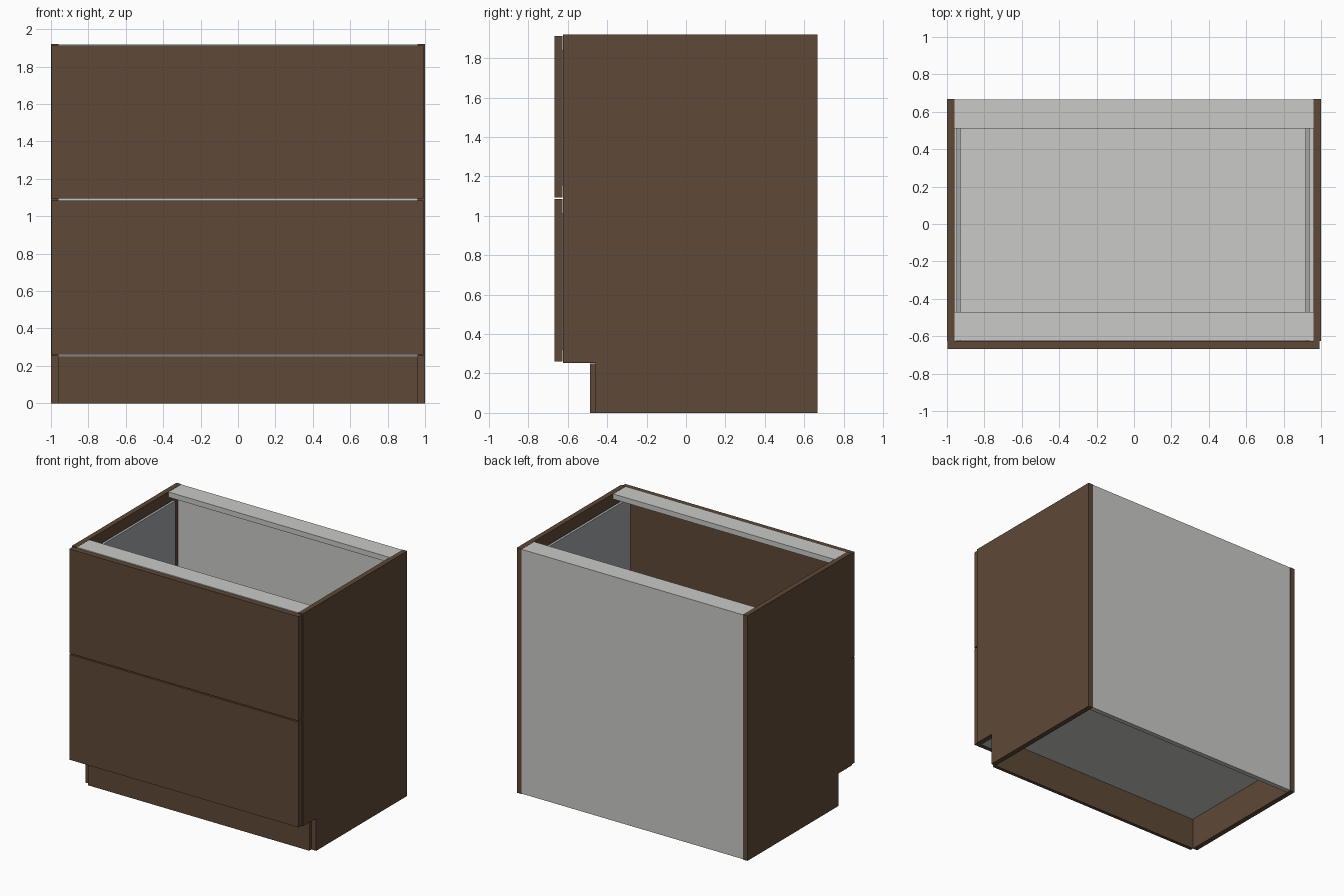
import bpy, bmesh

if "Cube" in bpy.data.objects:
    bpy.data.objects.remove(bpy.data.objects["Cube"])


def lin(c):
    return c / 12.92 if c <= 0.04045 else ((c + 0.055) / 1.055) ** 2.4


def material(name, r, g, b):
    m = bpy.data.materials.new(name)
    m.diffuse_color = (lin(r), lin(g), lin(b), 1)
    m.use_nodes = True
    m.node_tree.nodes["Principled BSDF"].inputs["Base Color"].default_value = m.diffuse_color
    return m


BROWN = material("brown_wood", 0.37, 0.285, 0.215)
WHITE = material("light_grey_board", 0.79, 0.79, 0.78)
GREY = material("drawer_grey", 0.64, 0.65, 0.66)


def finish(name, bm, mat):
    bmesh.ops.recalc_face_normals(bm, faces=bm.faces)
    me = bpy.data.meshes.new(name)
    bm.to_mesh(me)
    bm.free()
    me.materials.append(mat)
    ob = bpy.data.objects.new(name, me)
    bpy.context.collection.objects.link(ob)
    return ob


def box(name, x, y, z, mat):
    """Box from (min, max) ranges on each axis."""
    bm = bmesh.new()
    bmesh.ops.create_cube(bm, size=1)
    for v in bm.verts:
        v.co = [r[0] if c < 0 else r[1] for c, r in zip(v.co, (x, y, z))]
    return finish(name, bm, mat)


def side_panel(name, x0, x1):
    """Side with a toe-kick notch, extruded along x."""
    profile = [(-0.46, 0), (0.667, 0), (0.667, 1.92),
               (-0.625, 1.92), (-0.625, 0.255), (-0.46, 0.255)]
    bm = bmesh.new()
    face = bm.faces.new([bm.verts.new((x0, y, z)) for y, z in profile])
    out = bmesh.ops.extrude_face_region(bm, geom=[face])
    new = [g for g in out["geom"] if isinstance(g, bmesh.types.BMVert)]
    bmesh.ops.translate(bm, verts=new, vec=(x1 - x0, 0, 0))
    return finish(name, bm, mat=BROWN)


T = 0.04          # board thickness
IN = 1 - T        # inner half width

# Carcass
side_panel("left_side", -1, -IN)
side_panel("right_side", IN, 1)
box("back_panel", (-IN, IN), (0.627, 0.666), (0.003, 1.918), WHITE)
box("bottom_panel", (-IN, IN), (-0.624, 0.627), (0.253, 0.293), WHITE)
box("toe_kick", (-IN, IN), (-0.487, -0.46), (0, 0.25), BROWN)

# Top rails
box("front_rail", (-IN, IN), (-0.624, -0.47), (1.877, 1.918), WHITE)
box("back_rail", (-IN, IN), (0.51, 0.627), (1.877, 1.918), WHITE)

# Drawers: front, two thin sides and a bottom
for label, z0, z1 in (("lower", 0.26, 1.085), ("upper", 1.094, 1.912)):
    box(label + "_drawer_front", (-0.996, 0.993), (-0.667, -0.626), (z0, z1), BROWN)
    zb, zt = z0 + 0.06, z1 - 0.07
    box(label + "_drawer_left_side", (-0.949, -0.928), (-0.626, 0.55), (zb, zt), GREY)
    box(label + "_drawer_right_side", (0.918, 0.939), (-0.626, 0.55), (zb, zt), GREY)
    box(label + "_drawer_bottom", (-0.928, 0.918), (-0.626, 0.55), (zb, zb + 0.03), WHITE)
